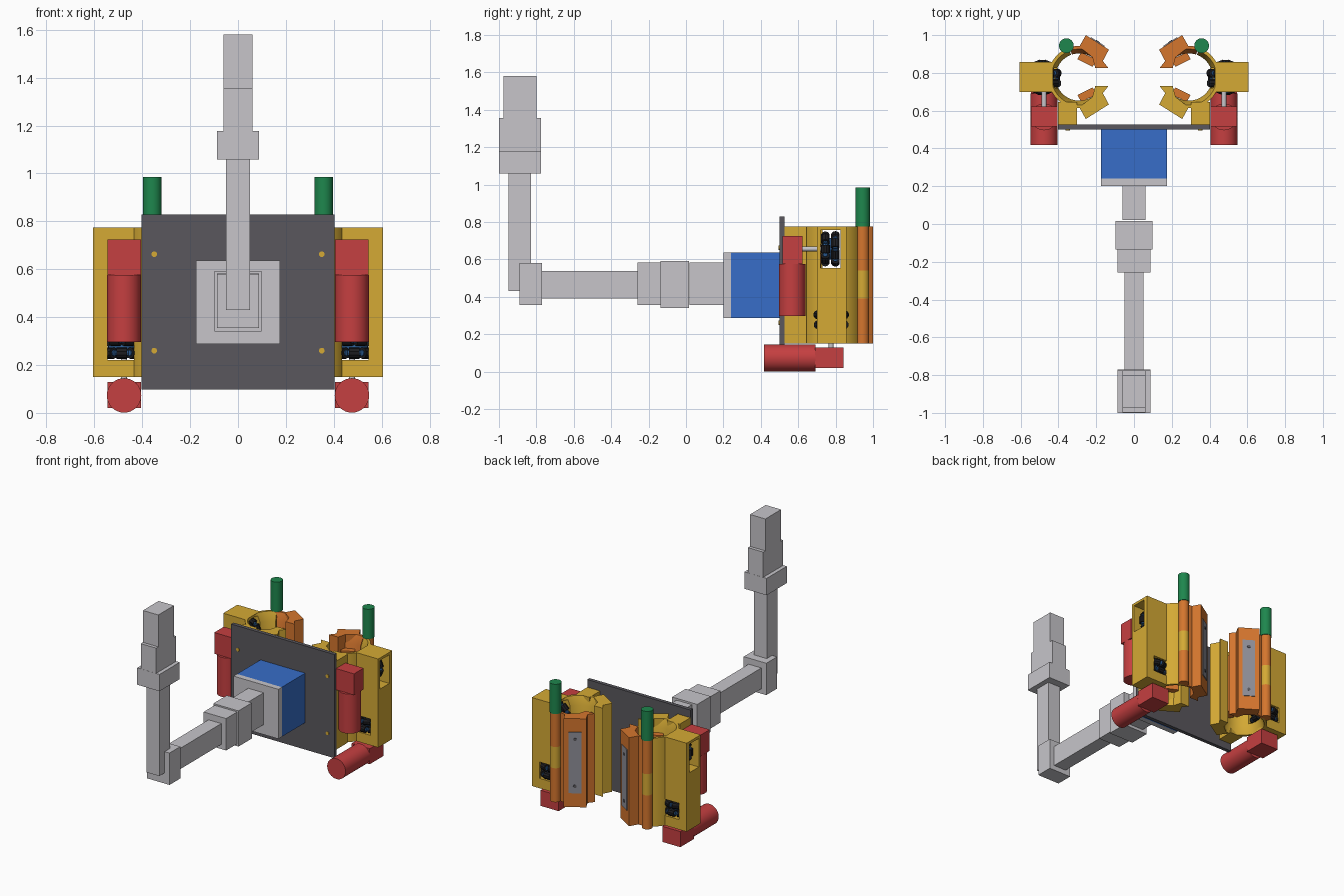
import bpy, bmesh, math
from mathutils import Matrix, Vector

if "Cube" in bpy.data.objects:
    bpy.data.objects.remove(bpy.data.objects["Cube"], do_unlink=True)


def material(name, r, g, b):
    m = bpy.data.materials.new(name)
    m.use_nodes = True
    m.diffuse_color = (r, g, b, 1)
    m.node_tree.nodes["Principled BSDF"].inputs["Base Color"].default_value = (r, g, b, 1)
    return m


YELLOW = material("yellow", 0.66, 0.40, 0.035)
ORANGE = material("orange", 0.66, 0.18, 0.027)
RED = material("red", 0.56, 0.05, 0.052)
GREEN = material("green", 0.013, 0.24, 0.075)
BLUE = material("blue", 0.038, 0.155, 0.58)
LIGHT = material("light grey", 0.57, 0.56, 0.59)
DARK = material("dark grey", 0.1, 0.096, 0.11)
BLACK = material("black rubber", 0.012, 0.012, 0.014)
HUB = material("wheel blue", 0.03, 0.13, 0.35)
STEEL = material("steel", 0.27, 0.27, 0.31)


def finish(name, bm, mats, smooth=True):
    bmesh.ops.recalc_face_normals(bm, faces=bm.faces)
    mesh = bpy.data.meshes.new(name)
    bm.to_mesh(mesh)
    bm.free()
    for m in mats:
        mesh.materials.append(m)
    ob = bpy.data.objects.new(name, mesh)
    bpy.context.collection.objects.link(ob)
    if smooth:
        bpy.ops.object.select_all(action='DESELECT')
        ob.select_set(True)
        bpy.context.view_layer.objects.active = ob
        bpy.ops.object.shade_smooth_by_angle(angle=math.radians(35))
    return ob


def box(name, x, y, z, mat):
    bm = bmesh.new()
    bmesh.ops.create_cube(bm, size=1)
    for v in bm.verts:
        v.co = [lo + (c + 0.5) * (hi - lo) for c, (lo, hi) in zip(v.co, (x, y, z))]
    return finish(name, bm, [mat], False)


def add_rod(bm, a, b, r, sides=32, index=0):
    a, b = Vector(a), Vector(b)
    turn = (b - a).to_track_quat('Z', 'Y').to_matrix().to_4x4()
    out = bmesh.ops.create_cone(bm, cap_ends=True, segments=sides, radius1=r, radius2=r,
                                depth=(b - a).length, matrix=Matrix.Translation((a + b) / 2) @ turn)
    for f in {f for v in out["verts"] for f in v.link_faces}:
        f.material_index = index


def rod(name, a, b, r, mat, sides=32):
    bm = bmesh.new()
    add_rod(bm, a, b, r, sides)
    return finish(name, bm, [mat])


def prism(name, points, z, mat):
    bm = bmesh.new()
    face = bm.faces.new([bm.verts.new((px, py, z[0])) for px, py in points])
    out = bmesh.ops.extrude_face_region(bm, geom=[face])
    for v in out["geom"]:
        if isinstance(v, bmesh.types.BMVert):
            v.co.z = z[1]
    return finish(name, bm, [mat], False)


def sector(name, a0, a1, section, mat, steps):
    """Sweep an (r, z) section around the clamp axis between two angles."""
    bm = bmesh.new()
    rings = []
    for i in range(steps + 1):
        a = math.radians(a0 + (a1 - a0) * i / steps)
        rings.append([bm.verts.new((CX + r * math.cos(a), CY + r * math.sin(a), z)) for r, z in section])
    n = len(section)
    for p, q in zip(rings, rings[1:]):
        for k in range(n):
            bm.faces.new((p[k], p[(k + 1) % n], q[(k + 1) % n], q[k]))
    bm.faces.new(rings[0])
    bm.faces.new(rings[-1])
    return finish(name, bm, [mat])


def wheel(name, centre, axis):
    """Two staggered rows of rubber rollers on a blue hub."""
    bm = bmesh.new()
    c, axis = Vector(centre), Vector(axis)
    side = Vector((1, 0, 0))
    other = axis.cross(side)
    add_rod(bm, c - axis * 0.047, c + axis * 0.047, 0.058, 20, 1)
    for row in (0, 1):
        mid = c + axis * (0.027 if row else -0.027)
        for i in range(8):
            a = math.tau * (i + row / 2) / 8
            out = side * math.cos(a) + other * math.sin(a)
            along = other * math.cos(a) - side * math.sin(a)
            p = mid + out * 0.07
            add_rod(bm, p - along * 0.022, p + along * 0.022, 0.024, 10, 0)
            add_rod(bm, p - along * 0.028, p + along * 0.028, 0.013, 8, 1)
    return finish(name, bm, [BLACK, HUB])


def cut(ob, cutters):
    bpy.context.view_layer.objects.active = ob
    for c in cutters:
        mod = ob.modifiers.new("window", 'BOOLEAN')
        mod.operation, mod.solver, mod.object = 'DIFFERENCE', 'EXACT', c
        bpy.ops.object.modifier_apply(modifier=mod.name)


# Arm, from the flange out to the raised end
arm = [("flange", 0.175, (0.20, 0.24), (0.287, 0.637)),
       ("wrist_neck", 0.06, (0.02, 0.20), (0.357, 0.582)),
       ("wrist_block", 0.098, (-0.135, 0.015), (0.34, 0.592)),
       ("wrist_collar", 0.088, (-0.258, -0.135), (0.357, 0.582)),
       ("forearm", 0.05, (-0.77, -0.258), (0.39, 0.537)),
       ("elbow_block", 0.088, (-0.89, -0.77), (0.355, 0.58)),
       ("upper_arm", 0.05, (-0.95, -0.83), (0.43, 1.06)),
       ("shoulder_collar", 0.087, (-1.0, -0.775), (1.058, 1.177)),
       ("shoulder_block", 0.06, (-0.999, -0.776), (1.177, 1.355)),
       ("arm_base", 0.06, (-0.975, -0.80), (1.355, 1.58))]
for name, half, y, z in arm:
    box(name, (-half, half), y, z, LIGHT)

# Mounting box and plate
box("mount_box", (-0.175, 0.175), (0.24, 0.50), (0.287, 0.637), BLUE)
box("mounting_plate", (-0.403, 0.403), (0.50, 0.526), (0.097, 0.829), DARK)
for sx in (-0.35, 0.35):
    for sz in (0.26, 0.663):
        rod("plate_screw", (sx, 0.495, sz), (sx, 0.53, sz), 0.012, YELLOW, 16)

# One gripper, built on +x and mirrored afterwards
CX, CY = 0.29, 0.778
LOW, TOP = 0.15, 0.775
HEIGHT = (LOW, TOP)
section = [(0.165, LOW), (0.165, TOP), (0.148, TOP), (0.125, TOP - 0.06),
           (0.125, LOW + 0.06), (0.148, LOW)]
tip = [(-0.155, 0.047), (-0.125, 0.085), (-0.157, 0.145), (-0.035, 0.222),
       (0.0, 0.160), (-0.07, 0.105), (-0.085, 0.047)]
pad = [(-0.07, 0.055), (0.01, 0.095), (-0.01, 0.13), (-0.10, 0.09)]


def around(points, s):
    return [(CX + px, CY + s * py) for px, py in points]


parts = []
body = sector("clamp_shell", -140, 70, section, YELLOW, 42)
block = box("wheel_housing", (0.43, 0.605), (0.70, 0.857), HEIGHT, YELLOW)
cutters = [box("window_cutter", (0.36, 0.65), (0.72, 0.825), (0.555, 0.757), YELLOW),
           box("window_cutter", (0.435, 0.545), (0.65, 0.90), (0.22, 0.335), YELLOW),
           box("window_cutter", (0.36, 0.58), (0.715, 0.84), (0.22, 0.335), YELLOW)]
for ob in (body, block):
    cut(ob, cutters)
for c in cutters:
    bpy.data.objects.remove(c, do_unlink=True)
parts += [body, block,
          box("clamp_foot", (0.303, 0.403), (0.526, 0.645), HEIGHT, YELLOW),
          prism("fixed_jaw_tip", around(tip, -1), HEIGHT, YELLOW),
          prism("fixed_jaw_pad", around(pad, -1), (0.25, 0.68), ORANGE),
          sector("moving_jaw", 72, 140, section, ORANGE, 14),
          prism("moving_jaw_tip", around(tip, 1), HEIGHT, ORANGE),
          prism("moving_jaw_pad", around(pad, 1), (0.25, 0.68), ORANGE)]

# Steel strip on the outer face of the moving jaw, with two bolts
p, q = (Vector((*pt, 0)) for pt in around([tip[2], tip[3]], 1))
edge = (q - p).normalized()
out = Vector((-edge.y, edge.x, 0))
mid = (p + q) / 2
strip = [mid + edge * u + out * w for u, w in ((-.043, -.004), (.043, -.004), (.043, .005), (-.043, .005))]
parts.append(prism("jaw_strip", [(v.x, v.y) for v in strip], (0.25, 0.68), STEEL))
for z in (0.30, 0.63):
    b = Vector((mid.x, mid.y, z))
    parts.append(rod("strip_bolt", b, b + out * 0.008, 0.011, DARK, 12))

# Hinge knuckles and the green pin drive above them
HX, HY = 0.358, 0.944
for name, lo, hi, mat, r in (("hinge_bottom", LOW, 0.39, ORANGE, 0.035),
                             ("hinge_middle", 0.39, 0.54, YELLOW, 0.035),
                             ("hinge_top", 0.54, TOP, ORANGE, 0.035),
                             ("hinge_drive", TOP, 0.985, GREEN, 0.039)):
    parts.append(rod(name, (HX, HY, lo), (HX, HY, hi), r, mat))

# Drive wheels, motors and shafts
MX = 0.476
parts += [wheel("lift_wheel", (0.478, 0.772, 0.656), (0, 1, 0)),
          wheel("turn_wheel", (0.485, 0.776, 0.277), (0, 0, 1)),
          box("lift_gearbox", (0.405, 0.546), (0.515, 0.622), (0.575, 0.725), RED),
          rod("lift_motor", (MX, 0.567, 0.297), (MX, 0.567, 0.576), 0.071, RED),
          rod("lift_shaft", (MX, 0.62, 0.656), (MX, 0.76, 0.656), 0.013, LIGHT, 16),
          box("turn_gearbox", (0.405, 0.546), (0.69, 0.843), (0.02, 0.13), RED),
          rod("turn_motor", (MX, 0.418, 0.073), (MX, 0.692, 0.073), 0.072, RED),
          rod("turn_shaft", (MX, 0.776, 0.12), (MX, 0.776, 0.25), 0.013, LIGHT, 16)]

# Mirror the gripper to the other side
for ob in parts:
    twin = ob.copy()
    twin.data = ob.data.copy()
    twin.data.transform(Matrix.Scale(-1, 4, (1, 0, 0)))
    twin.data.flip_normals()
    bpy.context.collection.objects.link(twin)
    base = ob.name
    ob.name, twin.name = "left_" + base, "right_" + base
